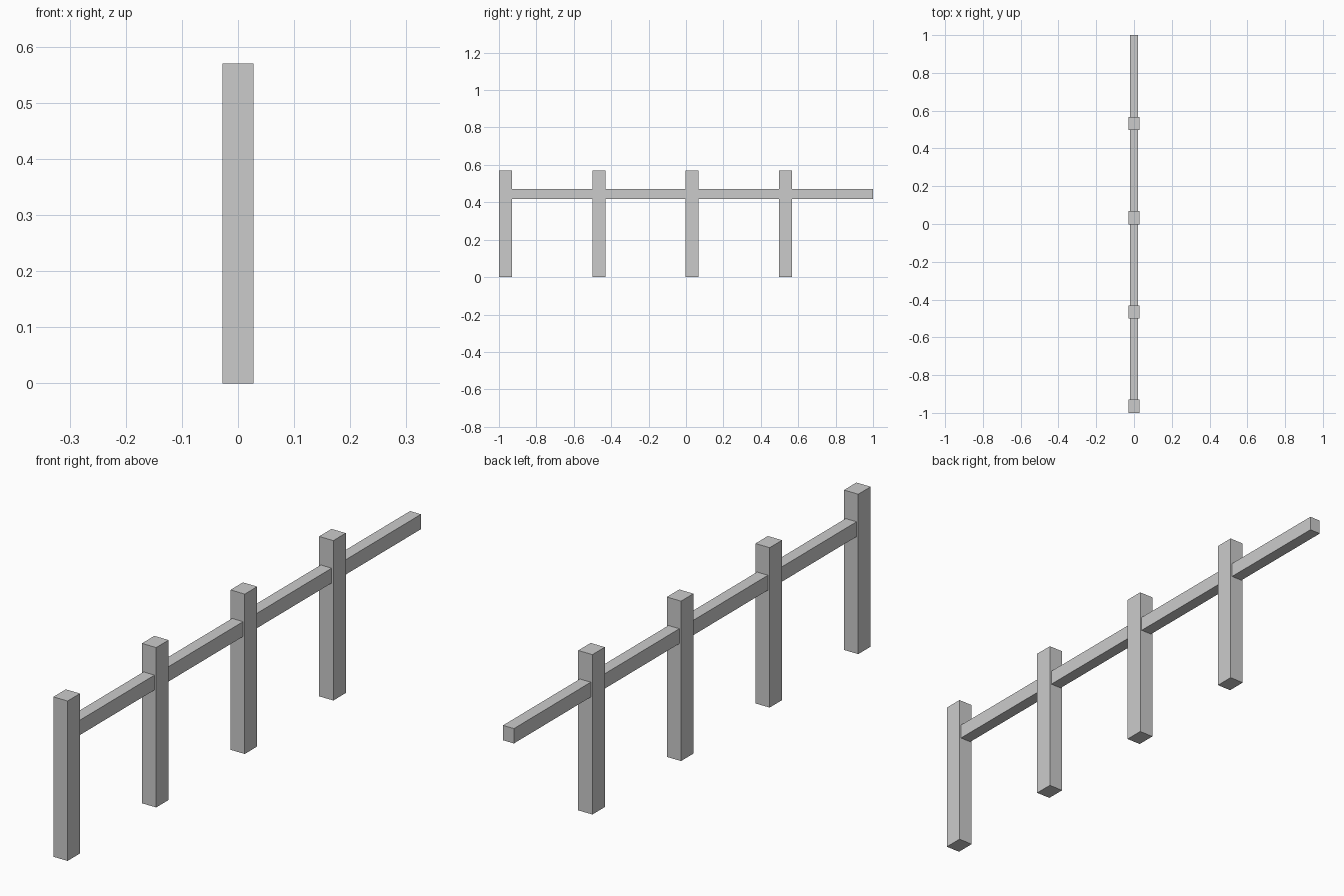
import bpy

if "Cube" in bpy.data.objects:
    bpy.data.objects.remove(bpy.data.objects["Cube"])

POST_W, POST_D, POST_H = 0.056, 0.07, 0.57
SPACING = 0.499


def box(name, lo, hi):
    """Axis-aligned box between two corners."""
    bpy.ops.mesh.primitive_cube_add(
        size=1, location=[(a + b) / 2 for a, b in zip(lo, hi)])
    ob = bpy.context.object
    ob.name = name
    ob.scale = [b - a for a, b in zip(lo, hi)]
    bpy.ops.object.transform_apply(location=False, rotation=False, scale=True)
    return ob


# Upright posts, evenly spaced from the front end
for i in range(4):
    y = -1 + i * SPACING
    box(f"post_{i + 1}", (-POST_W / 2, y, 0), (POST_W / 2, y + POST_D, POST_H))

# Single rail, set into the first post and running past the last one
box("rail", (-0.0215, -1 + POST_D / 2, 0.417), (0.0215, 1, 0.47))
